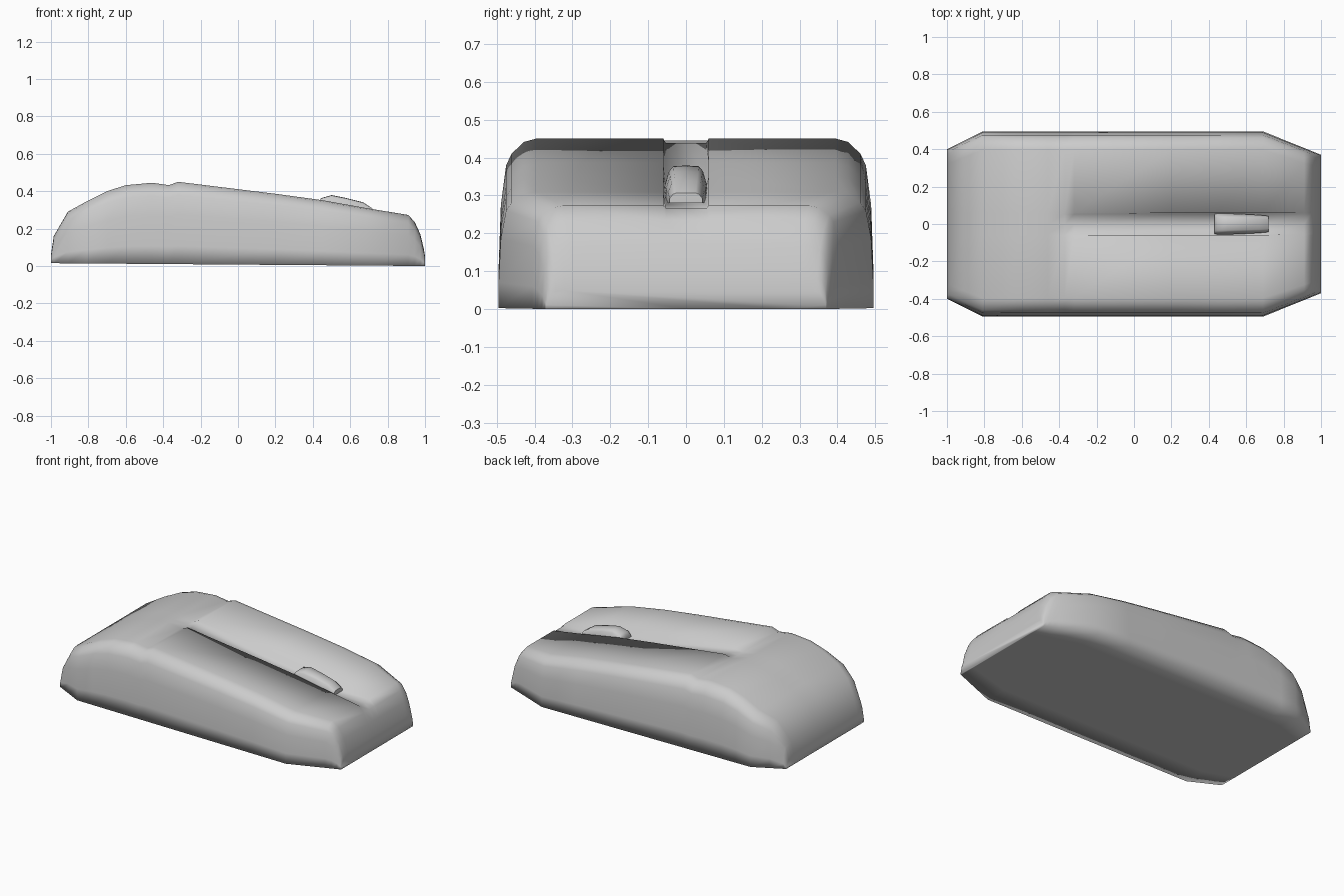
import bpy, bmesh, math

if "Cube" in bpy.data.objects:
    bpy.data.objects.remove(bpy.data.objects["Cube"])


def lerp_table(table, x):
    """Piecewise-linear lookup in a short profile."""
    for (x0, v0), (x1, v1) in zip(table, table[1:]):
        if x <= x1:
            return v0 + (v1 - v0) * max(0, (x - x0)) / (x1 - x0)
    return table[-1][1]


def loft(name, rings, angle):
    """Skin a row of equal closed rings and cap both ends."""
    bm = bmesh.new()
    rows = [[bm.verts.new(p) for p in ring] for ring in rings]
    n = len(rows[0])
    for a, b in zip(rows, rows[1:]):
        for i in range(n):
            j = (i + 1) % n
            bm.faces.new((a[i], a[j], b[j], b[i]))
    bm.faces.new(rows[0])
    bm.faces.new(rows[-1])
    bmesh.ops.remove_doubles(bm, verts=bm.verts, dist=0.0001)
    bmesh.ops.recalc_face_normals(bm, faces=bm.faces)
    mesh = bpy.data.meshes.new(name)
    bm.to_mesh(mesh)
    bm.free()
    obj = bpy.data.objects.new(name, mesh)
    bpy.context.collection.objects.link(obj)
    bpy.ops.object.select_all(action='DESELECT')
    bpy.context.view_layer.objects.active = obj
    obj.select_set(True)
    bpy.ops.object.shade_smooth_by_angle(angle=angle)
    return obj


def mirrored(x, half):
    """Closed ring from a half section running top centre to bottom centre."""
    right = [(x, y, z) for y, z in half]
    left = [(x, -y, z) for y, z in reversed(half[1:-1])]
    return right + left


# Body profiles along the length: top height, half width, groove depth
top = [(-1, 0.06), (-0.985, 0.16), (-0.91, 0.29), (-0.81, 0.345), (-0.7, 0.40),
       (-0.6, 0.432), (-0.46, 0.445), (-0.37, 0.432), (-0.32, 0.45),
       (0.2, 0.386), (0.45, 0.352), (0.69, 0.309), (0.91, 0.273), (0.945, 0.235),
       (0.975, 0.17), (0.994, 0.09), (1, 0.05)]
width = [(-1, 0.4), (-0.81, 0.495), (0.69, 0.495), (1, 0.37)]
groove = [(-0.37, 0), (-0.32, 0.012), (0.2, 0.038), (0.69, 0.032), (0.91, 0.008), (0.945, 0)]
# Side section: fraction of width, fraction of height
side = [(0.8, 1), (0.865, 0.98), (0.93, 0.91), (0.96, 0.84), (0.988, 0.6), (1, 0.22), (1, 0)]

rings = []
for x, zt in top:
    w = lerp_table(width, x)
    zb = 0.0075 * (1 - x)
    zg = zt - lerp_table(groove, x)
    half = [(0, zg), (0.053, zg), (0.06, zt)]
    half += [(w * f, zb + (zt - zb) * h) for f, h in side]
    half += [(w * 0.7, zb), (0, zb)]   # closed flat underside
    rings.append(mirrored(x, half))
loft("mouse_body", rings, math.pi)

# Scroll wheel standing in the groove: x, half width, top height, base height
rings = []
for x, w, zt, zb in [(0.43, 0.056, 0.345, 0.29), (0.445, 0.058, 0.363, 0.29),
                     (0.5, 0.056, 0.379, 0.28), (0.58, 0.053, 0.363, 0.28),
                     (0.67, 0.048, 0.34, 0.28), (0.72, 0.043, 0.307, 0.28)]:
    s = zt - zb
    rings.append(mirrored(x, [(0, zt), (0.6 * w, zt - 0.02 * s), (0.8 * w, zt - 0.15 * s),
                              (w, zt - 0.55 * s), (w, zb), (0, zb)]))
loft("scroll_wheel", rings, 0.9)
